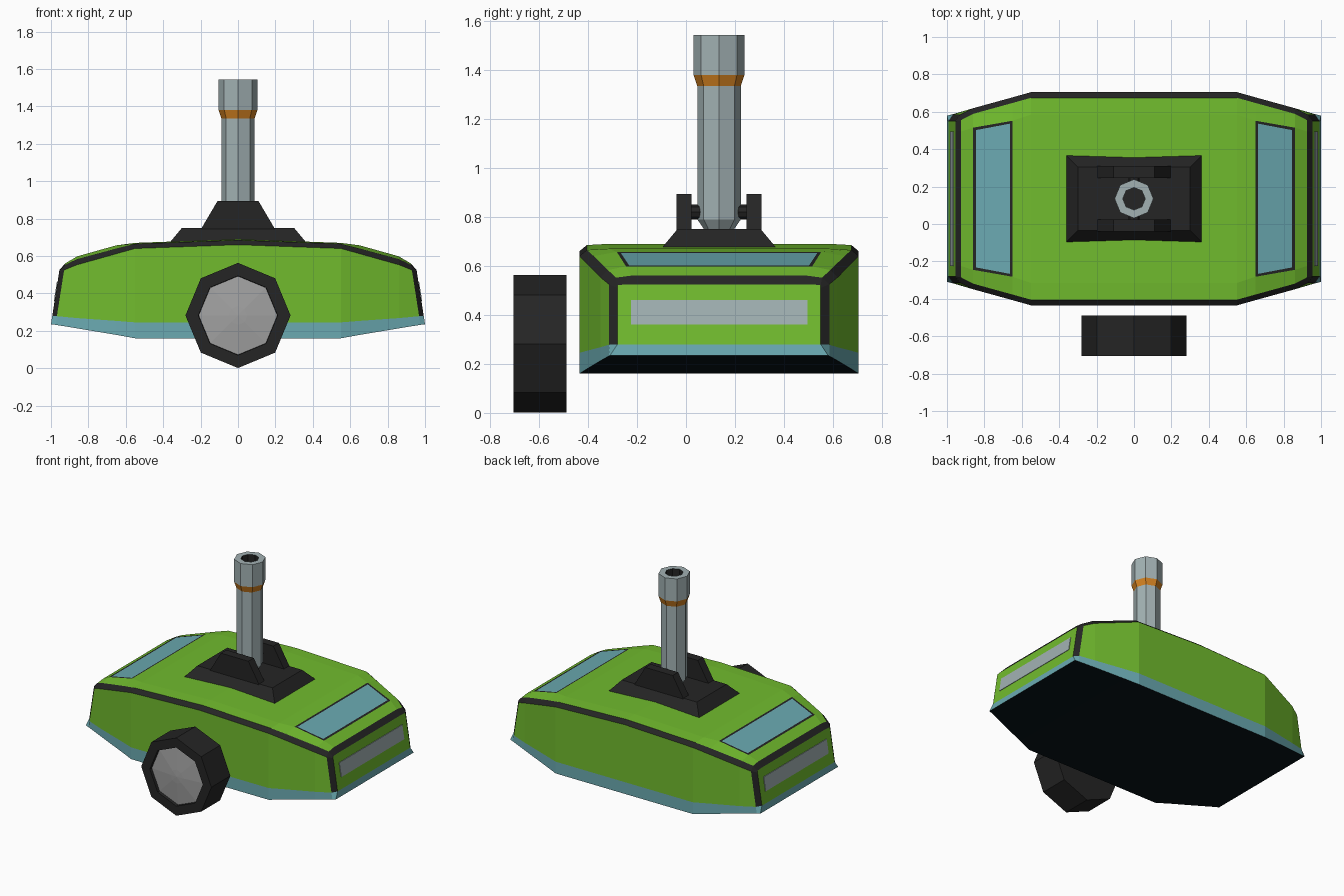
import bpy, bmesh, math
from mathutils import Vector, Matrix

if "Cube" in bpy.data.objects:
    bpy.data.objects.remove(bpy.data.objects["Cube"])

CY = 0.135  # body centre line in y


def mat(name, r, g, b):
    m = bpy.data.materials.new(name)
    m.diffuse_color = (r, g, b, 1)
    m.use_nodes = True
    m.node_tree.nodes["Principled BSDF"].inputs["Base Color"].default_value = m.diffuse_color
    return m


GREEN = mat("green", .165, .50, .027)
BLACK = mat("trim black", .018, .018, .018)
TEAL = mat("teal", .145, .40, .44)
UNDER = mat("underside black", .002, .006, .009)
STEEL = mat("pale steel", .36, .44, .45)
HUB = mat("hub grey", .36, .36, .36)
ORANGE = mat("orange", .65, .22, .015)


def finish(bm, name, mats):
    bmesh.ops.recalc_face_normals(bm, faces=bm.faces)
    me = bpy.data.meshes.new(name)
    bm.to_mesh(me)
    bm.free()
    for m in mats:
        me.materials.append(m)
    ob = bpy.data.objects.new(name, me)
    bpy.context.collection.objects.link(ob)
    return ob


def loft(name, lower, upper, m):
    """Solid between two matching loops."""
    bm = bmesh.new()
    a = [bm.verts.new(p) for p in lower]
    b = [bm.verts.new(p) for p in upper]
    n = len(a)
    bm.faces.new(a)
    bm.faces.new(b)
    for i in range(n):
        bm.faces.new((a[i], a[(i + 1) % n], b[(i + 1) % n], b[i]))
    return finish(bm, name, [m])


def rect(hx, hy, z, cy=CY):
    return [(-hx, cy - hy, z), (hx, cy - hy, z), (hx, cy + hy, z), (-hx, cy + hy, z)]


def lathe(name, profile, mats, matrix, sides=8):
    """Revolve (radius, height, material index) points around local z."""
    bm = bmesh.new()
    rings = []
    for r, h, _ in profile:
        if r == 0:
            rings.append([bm.verts.new((0, 0, h))] * sides)
        else:
            rings.append([bm.verts.new((r * math.cos(k * math.tau / sides),
                                        r * math.sin(k * math.tau / sides), h))
                          for k in range(sides)])
    for (a, b, p) in zip(rings, rings[1:], profile[1:]):
        for k in range(sides):
            j = (k + 1) % sides
            vs = list(dict.fromkeys((a[k], a[j], b[j], b[k])))
            bm.faces.new(vs).material_index = p[2]
    bm.transform(matrix)
    return finish(bm, name, mats)


# Body: cross-sections along x, mirrored
# x, half width, bottom, band top, side top, trim top, crown half width, crown z
HALF = [
    (0.00, .570, .160, .245, .660, .685, .450, .690),
    (0.55, .570, .160, .245, .640, .665, .450, .670),
    (0.65, .542, .178, .253, .612, .640, .417, .657),
    (0.86, .484, .213, .268, .553, .583, .380, .598),
    (0.975, .450, .232, .278, .525, .552, .360, .560),
    (1.00, .415, .235, .280, .510, .522, .360, .525),
]


def end_x(z):
    return 0.05 * (z - .235) / .32  # inward lean of the end faces


def ring(bm, st, sx):
    x, w, zb, zt, zs, ze, wc, zc = st
    wb = w + .03 if x == 1 else w
    inner = w if x == 1 else w - .03
    pts = [(wb, zb), (w, zt), (w, zs), (inner, ze), (wc, zc)]
    pts += [(-y, z) for y, z in reversed(pts)]
    return [bm.verts.new((sx * (x - (end_x(z) if x > .9 else 0)), CY + y, z)) for y, z in pts]


bm = bmesh.new()
stations = [(s, -1) for s in HALF[:0:-1]] + [(s, 1) for s in HALF]
rings = [ring(bm, s, sx) for s, sx in stations]
SEGMENT = [2, 0, 1, 0, 0, 0, 1, 0, 2, 3]  # colour around the section
windows = []
last = len(rings) - 2
for i, (a, b) in enumerate(zip(rings, rings[1:])):
    for k in range(10):
        j = (k + 1) % 10
        f = bm.faces.new((a[k], a[j], b[j], b[k]))
        f.material_index = SEGMENT[k]
        if i in (0, last) and 1 <= k <= 7:
            f.material_index = 1
        if i in (2, last - 2) and k == 4:
            windows.append(f)
# End faces: green panel above a teal strip
for r in (rings[0], rings[-1]):
    bm.faces.new(r[1:9]).material_index = 0
    bm.faces.new((r[0], r[1], r[8], r[9])).material_index = 2
bmesh.ops.recalc_face_normals(bm, faces=bm.faces)
# Top windows: black frame around a teal pane
for f in windows:
    f.material_index = 1
    bmesh.ops.inset_individual(bm, faces=[f], thickness=.02)
    f.material_index = 2
finish(bm, "body", [GREEN, BLACK, TEAL, UNDER])

# Grey end plates
for sx, side in ((-1, "left"), (1, "right")):
    def plate(off):
        return [(sx * (1 - end_x(z) + off), y, z)
                for y, z in ((-.225, .36), (.495, .36), (.495, .46), (-.225, .46))]
    loft(side + "_end_plate", plate(-.003), plate(.004), STEEL)

# Neck base and its two brackets with pins
loft("neck_base", rect(.375, .245, .66), rect(.30, .17, .75), BLACK)
for s, side in ((-1, "front"), (1, "back")):
    cy = CY + s * .143
    loft(side + "_bracket", rect(.20, .031, .74, cy), rect(.11, .031, .893, cy), BLACK)
    lathe(side + "_pin", [(0, -.04, 0), (.03, -.04, 0), (.03, .04, 0), (0, .04, 0)], [BLACK],
          Matrix.Translation((0, CY + s * .095, .82)) @ Matrix.Rotation(math.pi / 2, 4, 'X'))

# Pipe with orange collar and hollow socket
lathe("pipe", [(0, .745, 0), (.058, .745, 0), (.089, .79, 0), (.089, 1.335, 0),
               (.104, 1.38, 1), (.104, 1.543, 0), (.06, 1.543, 0),
               (.06, 1.45, 2), (0, 1.45, 2)],
      [STEEL, ORANGE, BLACK], Matrix.Translation((0, CY, 0)))

# Single front wheel, axis pointing to -y
lathe("wheel", [(0, .488, 0), (.281, .488, 0), (.281, .705, 0), (.212, .705, 0),
                (.21, .685, 0), (.05, .70, 1), (0, .703, 1)],
      [BLACK, HUB],
      Matrix.Translation((0, 0, .282)) @ Matrix.Rotation(math.pi / 2, 4, 'X'))
